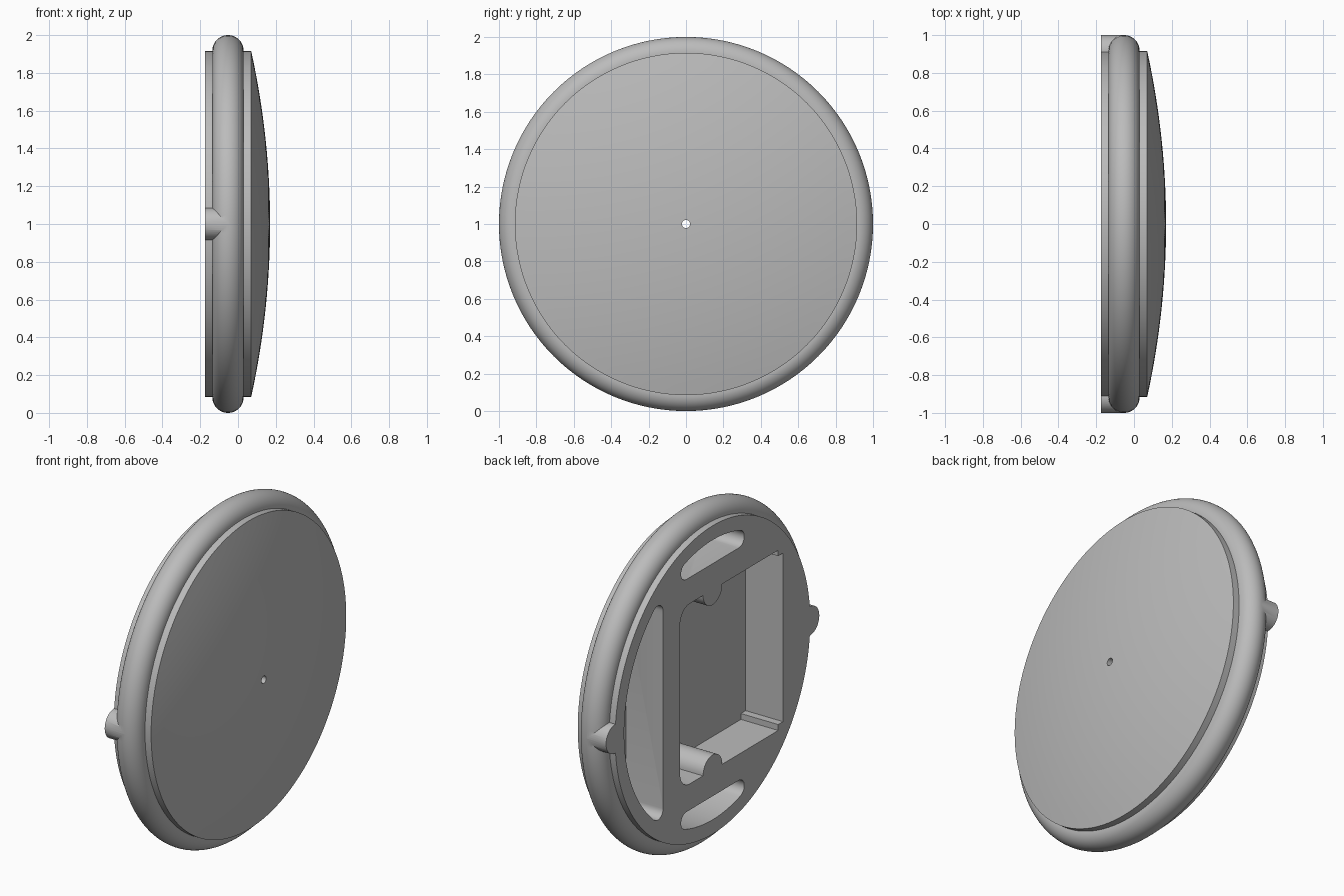
import bpy, bmesh
from math import sin, cos, acos, pi, radians

if "Cube" in bpy.data.objects:
    bpy.data.objects.remove(bpy.data.objects["Cube"], do_unlink=True)

BACK, FLOOR, RADIUS, MID_Z = -0.175, 0.07, 0.915, 1.0

grey = bpy.data.materials.new("plain_grey")
grey.use_nodes = True
grey.diffuse_color = (0.5, 0.5, 0.5, 1)
grey.node_tree.nodes["Principled BSDF"].inputs["Base Color"].default_value = (0.5, 0.5, 0.5, 1)


def arc(cy, cz, r, start, end, steps=16):
    """Points on an arc in the y-z plane, angles in radians."""
    angles = [start + (end - start) * i / steps for i in range(steps + 1)]
    return [(cy + r * cos(a), cz + r * sin(a)) for a in angles]


def finish(bm, name):
    bmesh.ops.remove_doubles(bm, verts=bm.verts, dist=1e-5)
    bmesh.ops.recalc_face_normals(bm, faces=bm.faces)
    mesh = bpy.data.meshes.new(name)
    bm.to_mesh(mesh)
    bm.free()
    mesh.materials.append(grey)
    obj = bpy.data.objects.new(name, mesh)
    bpy.context.collection.objects.link(obj)
    return obj


def prism(name, outline, x0, x1):
    """Extrude a y-z outline along x."""
    bm = bmesh.new()
    face = bm.faces.new([bm.verts.new((x0, y, MID_Z + z)) for y, z in outline])
    ext = bmesh.ops.extrude_face_region(bm, geom=[face])
    moved = [v for v in ext["geom"] if isinstance(v, bmesh.types.BMVert)]
    bmesh.ops.translate(bm, verts=moved, vec=(x1 - x0, 0, 0))
    return finish(bm, name)


def lathe(name, profile, steps=128):
    """Spin an (x, radius) profile about the disc axis."""
    bm = bmesh.new()
    verts = [bm.verts.new((x, 0, MID_Z + r)) for x, r in profile]
    edges = [bm.edges.new(pair) for pair in zip(verts, verts[1:])]
    bmesh.ops.spin(bm, geom=verts + edges, cent=(0, 0, MID_Z), axis=(1, 0, 0),
                   angle=2 * pi, steps=steps)
    return finish(bm, name)


def combine(target, tool, operation):
    tool.hide_render = True
    mod = target.modifiers.new(tool.name, "BOOLEAN")
    mod.operation, mod.object, mod.solver = operation, tool, "EXACT"
    bpy.context.view_layer.objects.active = target
    bpy.ops.object.modifier_apply(modifier=mod.name)
    bpy.data.objects.remove(tool, do_unlink=True)


def slot_outline(direction, chord, outer=0.83, fillet=0.05):
    """Circle segment with rounded tips, turned to a direction."""
    inner = outer - fillet
    half = acos((chord + fillet) / inner)
    tip_y, tip_z = inner * cos(half), inner * sin(half)
    pts = arc(0, 0, outer, -half, half, 32)
    pts += arc(tip_y, tip_z, fillet, half, pi, 10)[1:]
    pts += arc(tip_y, -tip_z, fillet, pi, 2 * pi - half, 10)[:-1]
    c, s = cos(direction), sin(direction)
    return [(y * c - z * s, y * s + z * c) for y, z in pts]


# Round body: flat back, bulging rim, stepped edge and shallow dome
rim = [(-0.053 - 0.083 * cos(a), 0.917 + 0.083 * sin(a))
       for a in [pi * i / 24 for i in range(25)]]
dome = [(0.17 - 0.1 * t * t, RADIUS * t) for t in [1 - i / 16 for i in range(17)]]
body = lathe("case_body", [(BACK, 0), (BACK, RADIUS), (rim[0][0], RADIUS)] + rim
             + [(rim[-1][0], RADIUS)] + dome)

# Side lugs
for side in (-1, 1):
    combine(body, prism("lug", arc(side * RADIUS, 0, 0.085, 0, 2 * pi, 48)[:-1], BACK, -0.05), "UNION")

# Main cavity with half-round posts and stepped corners
upper = arc(0.215, 0.445, 0.09, 0, pi / 2, 10) + arc(0, 0.535, 0.09, 0, -pi, 20)
upper += [(-0.615, 0.535), (-0.615, 0.5), (-0.66, 0.5)]
cavity = upper + [(y, -z) for y, z in reversed(upper)]
combine(body, prism("cavity_cutter", cavity, BACK - 0.1, FLOOR), "DIFFERENCE")

# Curved slots: one at the side, one above and one below
for degrees, chord in ((0, 0.465), (90, 0.69), (-90, 0.69)):
    outline = slot_outline(radians(degrees), chord)
    combine(body, prism("slot_cutter", outline, BACK - 0.1, FLOOR), "DIFFERENCE")

# Centre hole
combine(body, prism("hole_cutter", arc(0, 0, 0.022, 0, 2 * pi, 32)[:-1], 0, 0.3), "DIFFERENCE")

# Smooth shading with sharp edges kept
bpy.ops.object.select_all(action="DESELECT")
body.select_set(True)
bpy.context.view_layer.objects.active = body
bpy.ops.object.shade_smooth_by_angle(angle=radians(30))
